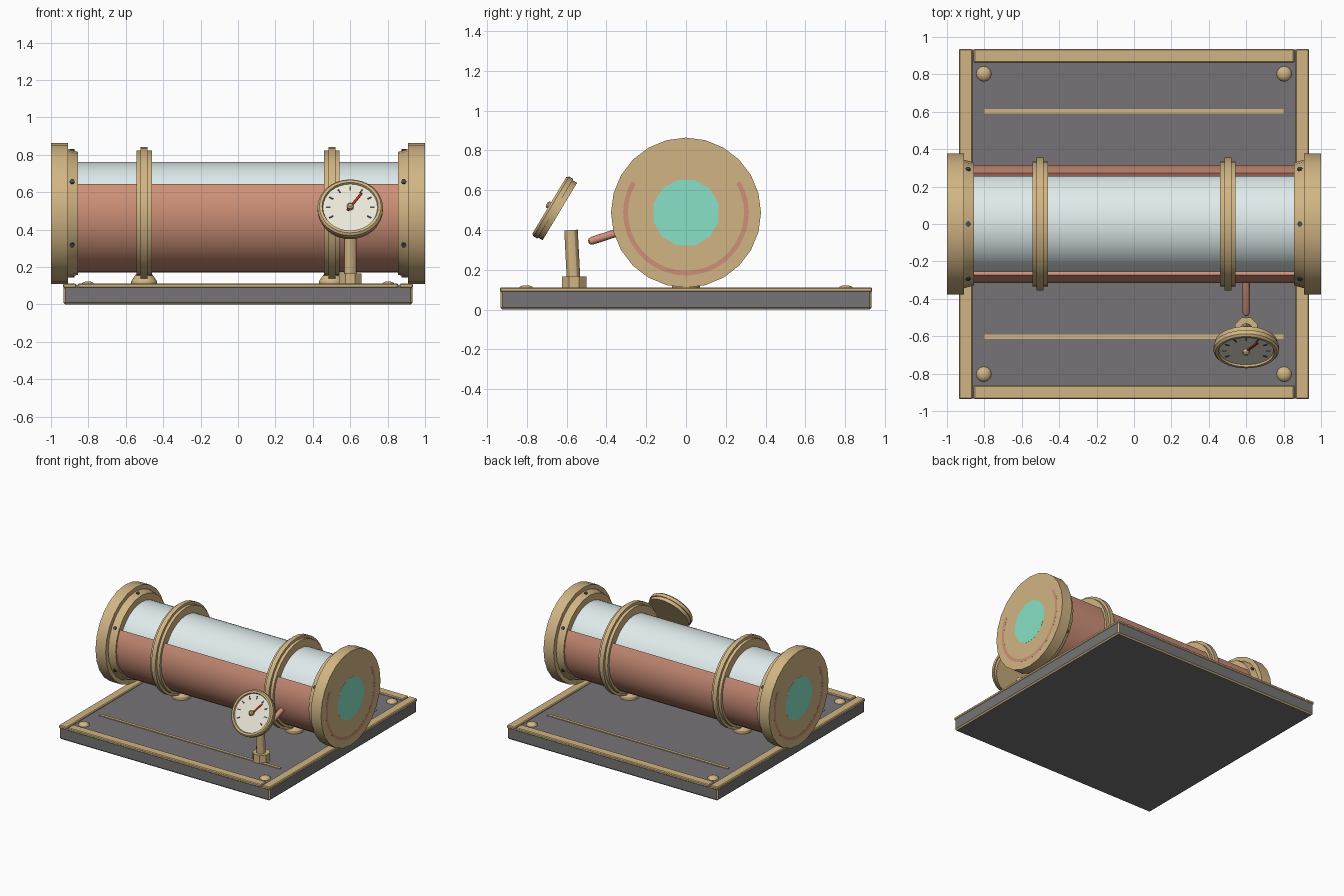
import bpy, bmesh
from math import sin, cos, pi, radians
from mathutils import Matrix, Vector

if "Cube" in bpy.data.objects:
    bpy.data.objects.remove(bpy.data.objects["Cube"])

AXIS_Z = 0.487


def mat(name, r, g, b):
    m = bpy.data.materials.new(name)
    m.diffuse_color = (r, g, b, 1)
    m.use_nodes = True
    m.node_tree.nodes["Principled BSDF"].inputs["Base Color"].default_value = m.diffuse_color
    return m


BRASS = mat("brass", .64, .46, .23)
COPPER = mat("copper", .62, .28, .19)
GLASS = mat("glass", .74, .83, .84)
GLOW = mat("glow", .25, .75, .57)
SLATE = mat("slate", .18, .175, .18)
DARK = mat("dark_steel", .07, .075, .09)
CREAM = mat("cream", .82, .79, .69)
RED = mat("red", .55, .03, .02)


def finish(bm, name, mats, matrix=Matrix(), smooth=True):
    bmesh.ops.recalc_face_normals(bm, faces=bm.faces)
    me = bpy.data.meshes.new(name)
    bm.to_mesh(me)
    bm.free()
    me.transform(matrix)
    for m in mats:
        me.materials.append(m)
    ob = bpy.data.objects.new(name, me)
    bpy.context.collection.objects.link(ob)
    if smooth:
        bpy.ops.object.select_all(action='DESELECT')
        ob.select_set(True)
        bpy.context.view_layer.objects.active = ob
        bpy.ops.object.shade_smooth_by_angle(angle=radians(30))
    return ob


def lathe(name, profile, m, matrix=Matrix(), n=24, phase=0.0):
    """Solid of revolution about local z from (radius, height) points, capped."""
    bm = bmesh.new()
    rings = [[bm.verts.new((r * cos(phase + 2 * pi * i / n), r * sin(phase + 2 * pi * i / n), h))
              for i in range(n)] for r, h in profile]
    for a, b in zip(rings, rings[1:]):
        for i in range(n):
            j = (i + 1) % n
            bm.faces.new((a[i], a[j], b[j], b[i]))
    bm.faces.new(rings[0])
    bm.faces.new(rings[-1])
    return finish(bm, name, [m], matrix)


def box(name, lo, hi, mats, bevel=0.0, matrix=Matrix()):
    bm = bmesh.new()
    lo, hi = Vector(lo), Vector(hi)
    bmesh.ops.create_cube(bm, size=1, matrix=Matrix.Translation((lo + hi) / 2) @ Matrix.Diagonal((*(hi - lo), 1)))
    if bevel:
        bmesh.ops.bevel(bm, geom=bm.edges[:], offset=bevel, segments=1, affect='EDGES',
                        material=len(mats) - 1)
    return finish(bm, name, mats, matrix, smooth=False)


def along(p, q):
    """Matrix taking local z onto the line p -> q."""
    d = Vector(q) - Vector(p)
    return Matrix.Translation(p) @ d.to_track_quat('Z', 'Y').to_matrix().to_4x4()


# local z -> world x, local x -> world z
def on_axis(x, sgn=1):
    return Matrix.Translation((x, 0, AXIS_Z)) @ Matrix(
        ((0, 0, sgn, 0), (0, 1, 0, 0), (1, 0, 0, 0), (0, 0, 0, 1)))


# base slab with brass edges, top trim strips
box("base_slab", (-.933, -.933, 0), (.933, .933, .1), [SLATE, BRASS], .01)
for s, side in ((-1, "a"), (1, "b")):
    c, w = s * .9, .036
    box("side_trim_" + side, (c - w, -.936, .088), (c + w, .936, .112), [BRASS], .006)
    box("end_trim_" + side, (-.857, c - w, .088), (.857, c + w, .112), [BRASS], .006)
    box("inlay_" + side, (-.8, s * .603 - .012, .095), (.8, s * .603 + .012, .106), [BRASS])
    for t in (-1, 1):
        lathe("base_rivet", [(.042, .095), (.04, .104), (.03, .115), (.014, .122)], BRASS,
              Matrix.Translation((s * .803, t * .803, 0)), 12)

# glass tube with glowing core
lathe("glass_tube", [(.275, -.95), (.275, .95)], GLASS, on_axis(0), 32)
lathe("glow_core", [(.17, -1), (.17, 1)], GLOW, on_axis(0), 12, pi / 12)

# open copper cradle around the lower part
bm = bmesh.new()
steps = 24
sec = []
for i in range(steps + 1):
    a = radians(30 - 240 * i / steps)
    sec.append([bm.verts.new((x, r * cos(a), AXIS_Z + r * sin(a)))
                for x, r in ((-1, .292), (1, .292), (1, .316), (-1, .316))])
for a, b in zip(sec, sec[1:]):
    for k in range(4):
        bm.faces.new((a[k], a[(k + 1) % 4], b[(k + 1) % 4], b[k]))
bm.faces.new(sec[0])
bm.faces.new(sec[-1])
finish(bm, "copper_cradle", [COPPER])

# end caps with bolts, clamp rings with feet
for s in (-1, 1):
    lathe("end_cap", [(.328, .855), (.344, .91), (.377, .91), (.377, .9995)], BRASS, on_axis(0, s))
    for k in range(6):
        a = k * pi / 3
        d = Vector((0, sin(a), cos(a)))
        p = Vector((s * .887, 0, AXIS_Z)) + d * .32
        lathe("cap_bolt", [(.014, 0), (.014, .024)], DARK, along(p, p + d), 6)
    lathe("clamp_ring", [(.31, -.042), (.335, -.042), (.335, -.018), (.355, -.018),
                         (.355, .018), (.335, .018), (.335, .042), (.31, .042)],
          BRASS, on_axis(s * .502), 32)
    lathe("clamp_foot", [(.07, .098), (.07, .122), (.055, .145), (.04, .165)], BRASS,
          Matrix.Translation((s * .502, 0, 0)), 16)

# gauge stand and feed pipe
lathe("stand_foot", [(.066, .098), (.066, .165)], BRASS, Matrix.Translation((.6, -.562, 0)), 8, pi / 8)
lathe("stand_post", [(.034, 0), (.034, .25)], BRASS, along((.6, -.565, .15), (.6, -.578, .4)), 12)
lathe("feed_pipe", [(.02, 0), (.02, .19), (.015, .205), (.006, .211)], COPPER,
      along((.6, -.29, .405), (.6, -.49, .34)), 12)

# gauge, tilted upward: local z is the dial normal, local y is dial up
G = Matrix.Translation((.6, -.66, .508)) @ Matrix.Rotation(radians(59), 4, 'X')
lathe("gauge_case", [(.15, -.03), (.168, -.03), (.168, -.004), (.175, -.004), (.175, .02),
                     (.165, .031), (.15, .031), (.145, .018)], BRASS, G, 32)
lathe("dial_face", [(.146, .01), (.146, .02)], CREAM, G, 32)
for k in range(9):
    box("dial_tick", (-.004, .105, .019), (.004, .13, .023), [DARK],
        matrix=G @ Matrix.Rotation(radians(120 - 30 * k), 4, 'Z'))
box("needle", (-.006, -.025, .022), (.006, .105, .028), [RED],
    matrix=G @ Matrix.Rotation(radians(-35), 4, 'Z'))
lathe("needle_hub", [(.018, .018), (.018, .038), (.01, .046)], BRASS, G, 12)
